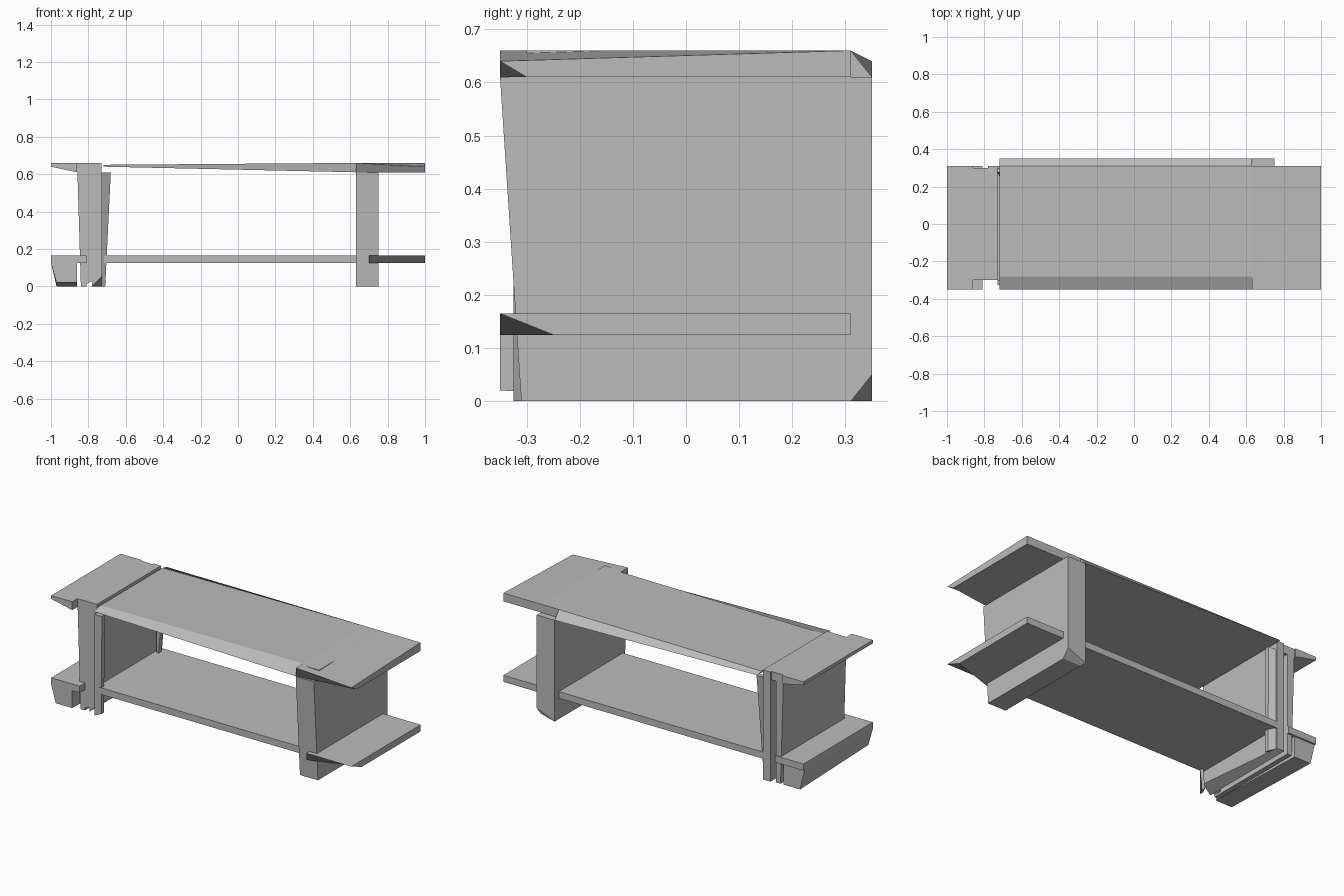
import bpy
from mathutils import Vector

cube = bpy.data.objects.get("Cube")
if cube:
    bpy.data.objects.remove(cube, do_unlink=True)

grey = bpy.data.materials.new("plain grey")
grey.use_nodes = True
tone = (0.5, 0.5, 0.5, 1)
grey.diffuse_color = tone
grey.node_tree.nodes["Principled BSDF"].inputs["Base Color"].default_value = tone

# Shared levels and edges of the furniture
end = 1
front, back = -0.35, 0.31
post_front, post_back = -0.3, 0.3
top, top_under = 0.66, 0.61
shelf, shelf_under = 0.165, 0.125
right_outer, right_inner = -0.86, -0.73
left_inner, left_outer = 0.63, 0.75
panel = 0.05


def block(name, x, y, z):
    """Add a box that spans the three given ranges."""
    bpy.ops.mesh.primitive_cube_add(size=1)
    obj = bpy.context.object
    obj.name = name
    spans = (x, y, z)
    low = Vector([min(span) for span in spans])
    high = Vector([max(span) for span in spans])
    for vert in obj.data.vertices:
        for axis in range(len(spans)):
            vert.co[axis] = high[axis] if vert.co[axis] > 0 else low[axis]
    obj.data.materials.append(grey)
    return obj


def shift(obj, corners, offset):
    """Move the corners on the named sides, such as 'front lower', by an offset."""
    sides = {"right": (0, min), "left": (0, max), "front": (1, min),
             "back": (1, max), "lower": (2, min), "upper": (2, max)}
    chosen = list(obj.data.vertices)
    limits = []
    for word in corners.split():
        axis, pick = sides[word]
        limits.append((axis, pick(vert.co[axis] for vert in chosen)))
    # Original limits are taken before any corner moves
    for vert in chosen:
        if all(abs(vert.co[axis] - limit) < panel / 5 for axis, limit in limits):
            vert.co += Vector(offset)


# Main top with sloping long edges, thinner toward the right end
middle_top = block("middle_top", (right_inner, left_inner), (front, back), (top_under, top))
shift(middle_top, "front upper", (0, 0.07, 0))
shift(middle_top, "back lower", (0, 0.04, 0))
shift(middle_top, "right lower", (0.01, 0, 0.03))
shift(middle_top, "right upper", (0.01, 0, -0.01))

# Overhanging top ends with folded outer front corners
right_end_top = block("right_end_top", (-end, right_outer), (front, back), (top_under, top))
shift(right_end_top, "right lower", (0, 0, 0.03))
shift(right_end_top, "right front lower", (0, panel, 0))
left_end_top = block("left_end_top", (left_inner, end), (front, back), (top_under, top))
shift(left_end_top, "left front upper", (0, 0, -0.02))
shift(left_end_top, "left front lower", (0, panel, 0))

# Lower shelf and its two overhangs
block("middle_shelf", (right_inner, left_inner), (post_front, back), (shelf_under, shelf))
block("right_end_shelf", (-end, right_outer + panel), (front, back), (shelf_under, shelf))
left_end_shelf = block("left_end_shelf", (left_outer - panel, end), (front, back),
                       (shelf_under, shelf))
shift(left_end_shelf, "left front lower", (0, 0.1, 0))

# Right upright: a double panel, open at the back
outer_panel = block("right_upright_outer", (right_outer, right_outer + panel),
                    (post_front, post_back), (0, top))
shift(outer_panel, "right lower", (0.02, 0, 0))
inner_panel = block("right_upright_inner", (right_inner - panel, right_inner),
                    (post_front, back), (0, top))
shift(inner_panel, "left front lower", (0, 0, panel))
front_panel = block("right_upright_front", (right_outer, right_inner),
                    (post_front, post_front + panel), (0, top))
shift(front_panel, "left lower", (0, 0, panel))
shift(front_panel, "right lower", (0.02, 0, 0))
block("right_upright_cap", (right_outer, right_inner), (post_front, post_back), (top_under, top))

# Left upright with its edge posts
block("left_upright", (left_inner, left_outer), (post_front, back), (0, top))
front_post = block("left_front_post", (left_inner, left_outer), (front, post_front),
                   (0, top_under))
shift(front_post, "front lower", (0, 0.04, 0))
back_post = block("left_back_post", (left_inner, left_outer), (back, -front), (0, top_under))
shift(back_post, "left back lower", (0, 0, panel))

# Slanted trim strips on the inside of the right upright
for name, edge, lean in (("front_trim", post_front, 0.04), ("back_trim", post_back, -0.04)):
    strip = block(name, (right_inner, right_inner + panel), (edge - panel / 2, edge), (0, top_under))
    shift(strip, "left lower", (-0.03, lean, 0))

# Foot under the right overhang, tapering toward the front
foot = block("right_foot", (-end, right_outer), (front, post_back), (0, shelf_under))
shift(foot, "right lower", (0.03, 0, 0))
shift(foot, "front lower", (0, 0, 0.02))
